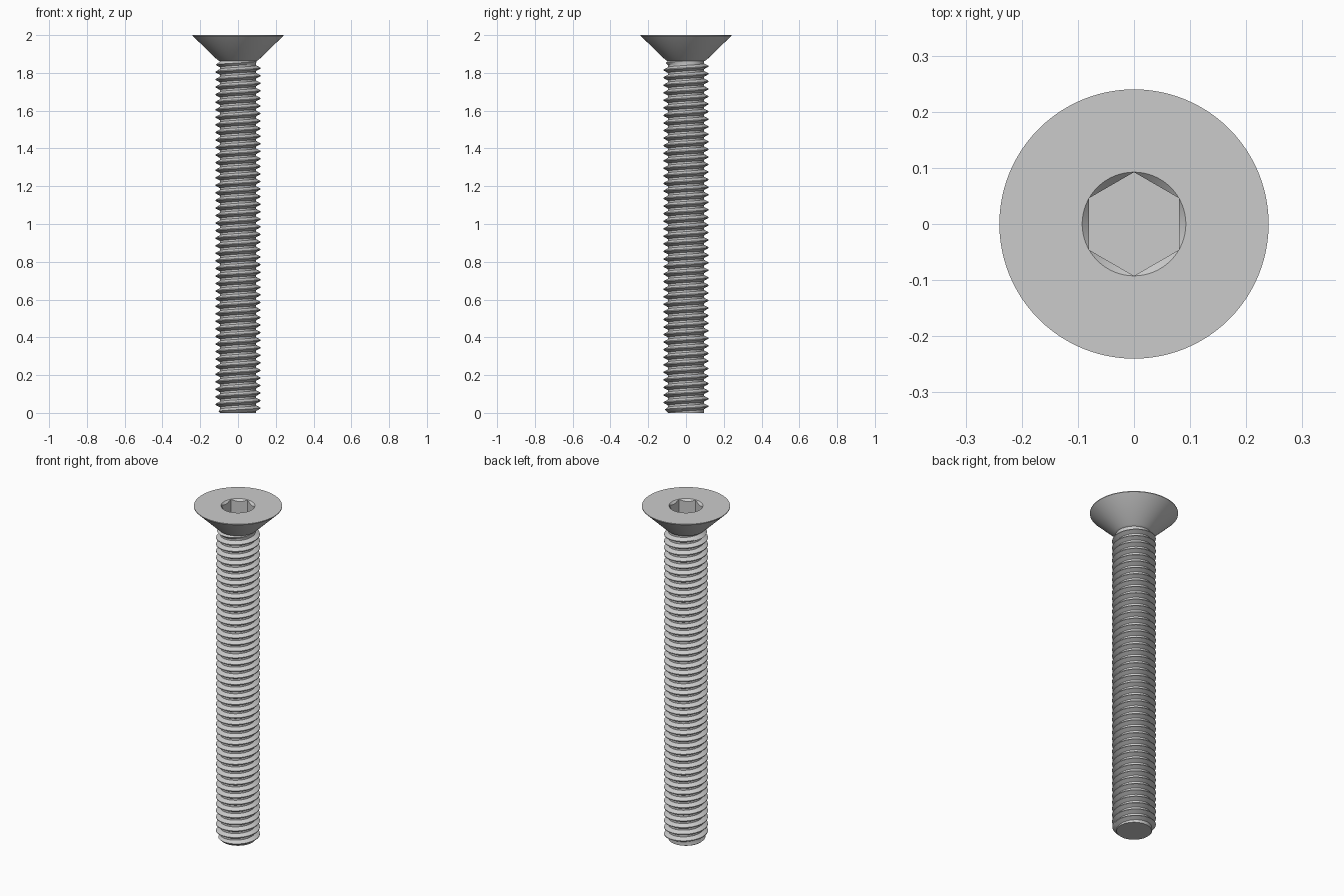
import bpy, bmesh
from math import sin, cos, pi, radians

cube = bpy.data.objects.get("Cube")
if cube:
    bpy.data.objects.remove(cube)

SEG = 96
PITCH = 0.04
CREST, ROOT = 0.119, 0.0955
SHAFT_TOP = 1.865
HEAD_R = 0.24
HEX_FLAT = 0.08
HEX_CORNER = HEX_FLAT / cos(pi / 6)

steel = bpy.data.materials.new("plain steel grey")
steel.use_nodes = True
GREY = (0.6, 0.6, 0.6, 1)
steel.diffuse_color = GREY
steel.node_tree.nodes["Principled BSDF"].inputs["Base Color"].default_value = GREY


def finish(bm, name):
    """Turn a bmesh into a smooth object with sharp edges kept."""
    bmesh.ops.remove_doubles(bm, verts=bm.verts, dist=1e-5)
    bmesh.ops.dissolve_degenerate(bm, edges=bm.edges, dist=1e-5)
    bmesh.ops.recalc_face_normals(bm, faces=bm.faces)
    mesh = bpy.data.meshes.new(name)
    bm.to_mesh(mesh)
    bm.free()
    mesh.materials.append(steel)
    obj = bpy.data.objects.new(name, mesh)
    bpy.context.collection.objects.link(obj)
    bpy.ops.object.select_all(action="DESELECT")
    obj.select_set(True)
    bpy.context.view_layer.objects.active = obj
    bpy.ops.object.shade_smooth_by_angle(angle=radians(30))


def skin(bm, lines):
    """Join neighbouring lines of vertices with quads."""
    for a, b in zip(lines, lines[1:]):
        for i in range(len(a) - 1):
            bm.faces.new((a[i], a[i + 1], b[i + 1], b[i]))


# Threaded shaft: a right-hand helical profile, chamfered at both ends
profile = [(0, ROOT), (0.25, ROOT), (0.57, CREST), (0.68, CREST)]
turns = int(SHAFT_TOP / PITCH) + 2
bm = bmesh.new()
columns = []
for i in range(SEG + 1):
    a = 2 * pi * i / SEG
    column = []
    for turn in range(-2, turns):
        for step, r in profile:
            z = PITCH * (turn + step + i / SEG)
            z = min(max(z, 0), SHAFT_TOP)
            r = min(r, ROOT + z, ROOT + SHAFT_TOP - z)
            column.append(bm.verts.new((r * cos(a), r * sin(a), z)))
    columns.append(column)
skin(bm, columns)
# flat end of the shaft
bm.faces.new([c[0] for c in columns[:-1]])
finish(bm, "threaded_shaft")


# Countersunk head with a hexagonal socket
def hex_radius(a):
    return HEX_FLAT / cos((a + pi / 6) % (pi / 3) - pi / 6)


def round_ring(r, z):
    return lambda a: (r, z)


rings = [
    lambda a: (hex_radius(a), 1.9),                              # socket floor
    lambda a: (hex_radius(a), 2 - (HEX_CORNER - hex_radius(a))),  # chamfer foot
    round_ring(HEX_CORNER, 2),
    round_ring(HEAD_R, 2),
    round_ring(HEAD_R, 1.996),
    round_ring(0.108, 1.868),
    round_ring(ROOT, 1.862),
]
bm = bmesh.new()
lines = []
for ring in rings:
    line = []
    for i in range(SEG + 1):
        a = 2 * pi * i / SEG
        r, z = ring(a)
        line.append(bm.verts.new((r * cos(a), r * sin(a), z)))
    lines.append(line)
skin(bm, lines)
bm.faces.new(lines[0][:-1])
finish(bm, "countersunk_head")
